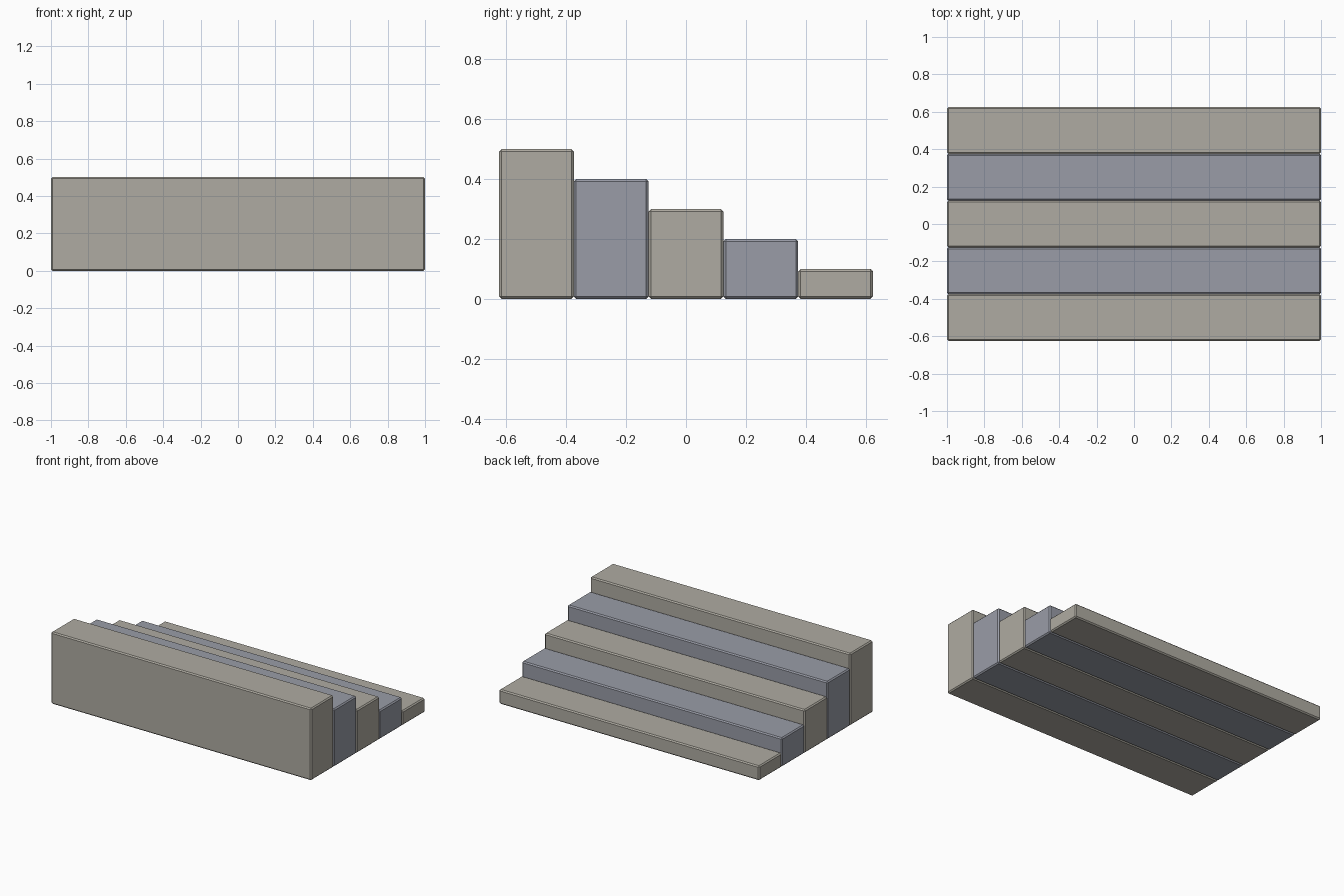
import bpy
import bmesh

cube = bpy.data.objects.get("Cube")
if cube:
    bpy.data.objects.remove(cube, do_unlink=True)


def make_material(name, rgb):
    mat = bpy.data.materials.new(name)
    mat.use_nodes = True
    color = (*rgb, 1.0)
    mat.diffuse_color = color
    mat.node_tree.nodes["Principled BSDF"].inputs["Base Color"].default_value = color
    return mat


warm_stone = make_material("warm stone", (0.43, 0.41, 0.36))
blue_stone = make_material("blue stone", (0.32, 0.335, 0.39))

STEPS = 5
WIDTH, DEPTH, RISE, CHAMFER = 2.0, 0.25, 0.1, 0.008


def make_step(name, y, height, mat):
    """One full-height block resting on the ground with chamfered edges."""
    bm = bmesh.new()
    bmesh.ops.create_cube(bm, size=1.0)
    bmesh.ops.scale(bm, vec=(WIDTH, DEPTH, height), verts=bm.verts)
    bmesh.ops.translate(bm, vec=(0, 0, height / 2), verts=bm.verts)
    bmesh.ops.bevel(bm, geom=bm.edges[:], offset=CHAMFER, segments=1,
                    affect="EDGES", profile=0.5)
    mesh = bpy.data.meshes.new(name)
    bm.to_mesh(mesh)
    bm.free()
    mesh.materials.append(mat)
    step = bpy.data.objects.new(name, mesh)
    step.location.y = y
    bpy.context.collection.objects.link(step)


# Steps climb from the low back step to the tall front step
for i in range(STEPS):
    y = (STEPS - 1) * DEPTH / 2 - i * DEPTH
    make_step(f"step_{i + 1}", y, RISE * (i + 1),
              blue_stone if i % 2 else warm_stone)
